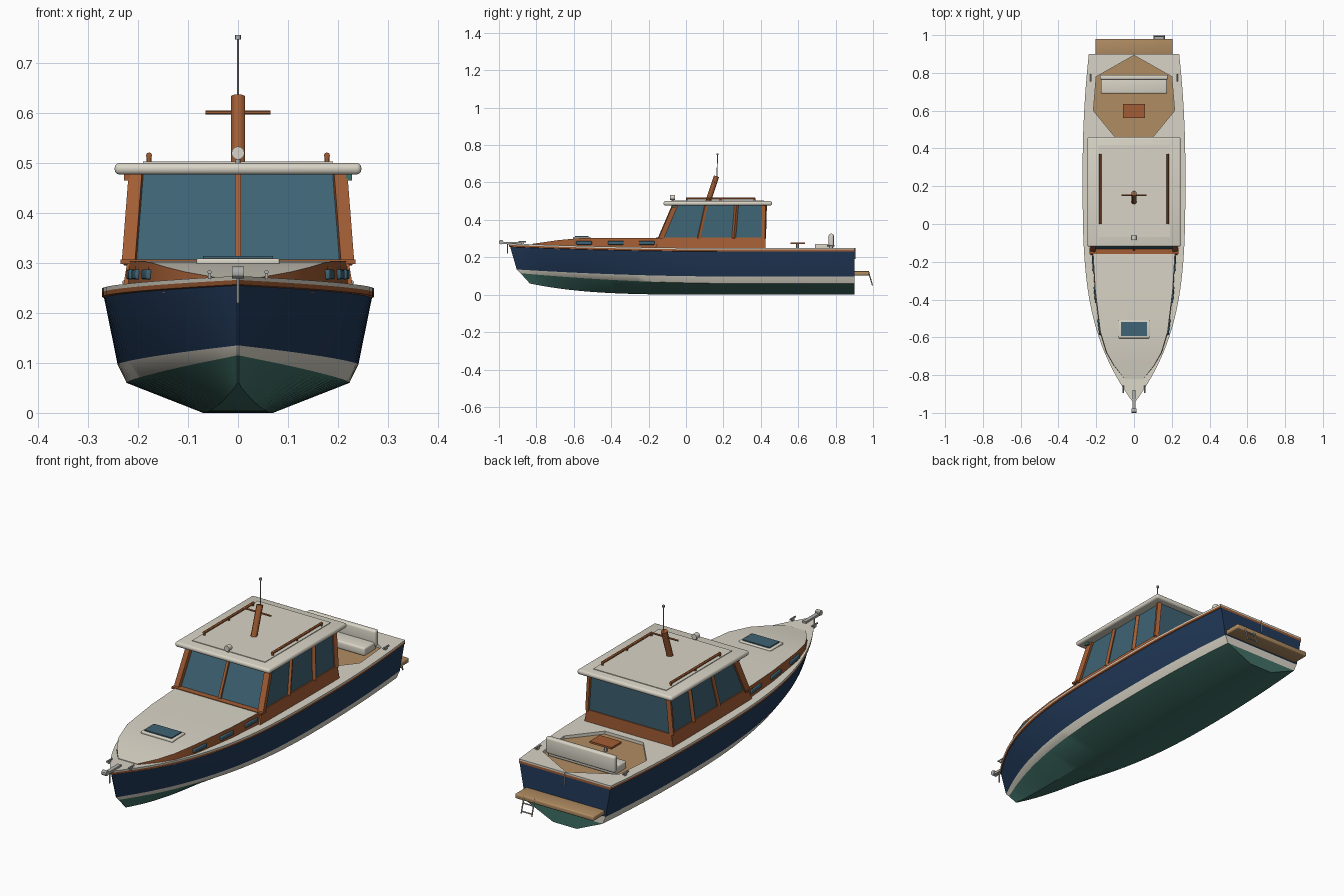
import bpy, bmesh, math
from mathutils import Vector, Matrix

old = bpy.data.objects.get("Cube")
if old:
    bpy.data.objects.remove(old, do_unlink=True)

parts = []


def material(name, *srgb):
    m = bpy.data.materials.new(name)
    m.use_nodes = True
    colour = [(c / 255 / 12.92 if c < 11 else ((c / 255 + 0.055) / 1.055) ** 2.4) for c in srgb] + [1]
    m.diffuse_color = colour
    m.node_tree.nodes["Principled BSDF"].inputs["Base Color"].default_value = colour
    return m


cream = material("cream", 217, 212, 198)
navy = material("navy", 34, 58, 90)
green = material("sea green", 64, 112, 102)
teak = material("teak", 162, 93, 52)
tan = material("light teak", 176, 140, 98)
glass = material("glass", 62, 99, 116)
metal = material("metal", 175, 176, 172)


def finish(name, bm, *mats):
    bmesh.ops.recalc_face_normals(bm, faces=bm.faces)
    mesh = bpy.data.meshes.new(name)
    bm.to_mesh(mesh)
    bm.free()
    for m in mats:
        mesh.materials.append(m)
    ob = bpy.data.objects.new(name, mesh)
    bpy.context.collection.objects.link(ob)
    parts.append(ob)
    return ob


def box(name, lo, hi, mat, bevel=0.0, turn=0.0):
    lo, hi = Vector(lo), Vector(hi)
    bm = bmesh.new()
    bmesh.ops.create_cube(bm, size=1)
    bmesh.ops.scale(bm, vec=hi - lo, verts=bm.verts)
    if bevel:
        bmesh.ops.bevel(bm, geom=bm.edges[:], offset=bevel, segments=3, profile=0.5, affect='EDGES')
    bmesh.ops.transform(bm, matrix=Matrix.Translation((lo + hi) / 2) @ Matrix.Rotation(turn, 4, 'Z'), verts=bm.verts)
    return finish(name, bm, mat)


def bar(name, a, b, r, mat, sides=12):
    """Round bar between two points; four sides give a square beam."""
    a, b = Vector(a), Vector(b)
    bm = bmesh.new()
    bmesh.ops.create_cone(bm, cap_ends=True, segments=sides, radius1=r, radius2=r, depth=(b - a).length)
    if sides == 4:
        bmesh.ops.rotate(bm, matrix=Matrix.Rotation(math.pi / 4, 3, 'Z'), verts=bm.verts)
    turn = (b - a).to_track_quat('Z', 'Y').to_matrix().to_4x4()
    bmesh.ops.transform(bm, matrix=Matrix.Translation((a + b) / 2) @ turn, verts=bm.verts)
    return finish(name, bm, mat)


def stack(name, lower, upper, side, top):
    """Closed solid between two outlines with equal point counts."""
    bm = bmesh.new()
    lo = [bm.verts.new(p) for p in lower]
    up = [bm.verts.new(p) for p in upper]
    n = len(lo)
    for i in range(n):
        bm.faces.new((lo[i], lo[(i + 1) % n], up[(i + 1) % n], up[i]))
    bm.faces.new(lo[::-1])
    bm.faces.new(up).material_index = 1
    return finish(name, bm, side, top)


# Hull: levels from keel to deck as half width, z, bow y, bow rise, fullness, rise power
levels = [
    (0.07, 0.0, -0.835, 0.06, 2.5, 4),
    (0.223, 0.06, -0.885, 0.055, 2.6, 2),
    (0.241, 0.097, -0.905, 0.038, 2.8, 2),
    (0.268, 0.23, -0.94, 0.025, 3.5, 2),
    (0.272, 0.232, -0.945, 0.025, 3.5, 2),
    (0.272, 0.241, -0.948, 0.025, 3.5, 2),
    (0.272, 0.249, -0.95, 0.025, 3.5, 2),
]
band_slot = [2, 0, 1, 3, 3, 0]
MID, STERN, STEPS = 0.3, 0.9, 22


def hull_point(level, s):
    w, z, bow, rise, full, power = level
    if s < 0:
        return w * (1 - 0.12 * s * s), MID - s * (STERN - MID), z
    return max(w * (1 - s ** full), 0.002), MID - s * (MID - bow), z + rise * s ** power


bm = bmesh.new()
rings = []
for s in [i / 6 - 1 for i in range(6)] + [(i / STEPS) ** 0.85 for i in range(STEPS + 1)]:
    half = [hull_point(l, s) for l in levels]
    pts = [(-x, y, z) for x, y, z in reversed(half)] + half
    rings.append([bm.verts.new(p) for p in pts])
n, count = len(levels), 2 * len(levels)
slots = band_slot[::-1] + [2] + band_slot + [0]
for a, b in zip(rings, rings[1:]):
    for j in range(count):
        k = (j + 1) % count
        bm.faces.new((a[j], a[k], b[k], b[j])).material_index = slots[j]
for ring in (rings[0], rings[-1]):
    for j in range(n - 1):
        quad = (ring[n + j], ring[n + j + 1], ring[n - 2 - j], ring[n - 1 - j])
        bm.faces.new(quad).material_index = band_slot[j]
hull = finish("hull", bm, cream, navy, green, teak)


# Sunken cockpit in the aft deck
def cockpit_outline(z):
    side = [(0.1, 0.46), (0.215, 0.6), (0.2, 0.78)]
    return [(x, y, z) for x, y in side] + [(0, 0.893, z)] + [(-x, y, z) for x, y in reversed(side)]


cutter = stack("cockpit_cutter", cockpit_outline(0.233), cockpit_outline(0.3), cream, cream)
cutter.hide_render = True
cut = hull.modifiers.new("cockpit", 'BOOLEAN')
cut.operation, cut.solver, cut.object = 'DIFFERENCE', 'EXACT', cutter
bpy.context.view_layer.objects.active = hull
hull.select_set(True)
bpy.ops.object.modifier_apply(modifier=cut.name)
parts.remove(cutter)
bpy.data.objects.remove(cutter, do_unlink=True)
stack("cockpit_sole", cockpit_outline(0.23), cockpit_outline(0.235), tan, tan)

# Forward cabin trunk with raised top
trunk = [(0.218, -0.13, 0.304), (0.205, -0.35, 0.304), (0.178, -0.57, 0.302),
         (0.145, -0.68, 0.292), (0.105, -0.75, 0.282), (0.05, -0.82, 0.272)]
bm = bmesh.new()
rows = []
for x, y, z in trunk:
    rows.append([bm.verts.new(p) for p in ((-x - 0.004, y, 0.24), (-x, y, z), (x, y, z), (x + 0.004, y, 0.24))])
for a, b in zip(rows, rows[1:]):
    for j in range(4):
        k = (j + 1) % 4
        bm.faces.new((a[j], a[k], b[k], b[j])).material_index = int(j == 1)
bm.faces.new(rows[0])
bm.faces.new(rows[-1][::-1]).material_index = 1
finish("cabin_trunk", bm, teak, cream)

# Deck hatch
box("hatch_frame", (-0.083, -0.605, 0.295), (0.083, -0.51, 0.309), cream, 0.004)
box("hatch_glass", (-0.07, -0.594, 0.305), (0.07, -0.52, 0.314), glass)


# Wheelhouse walls and glass
def rect(w, front, back, z):
    return [(-w, front, z), (w, front, z), (w, back, z), (-w, back, z)]


stack("wheelhouse_wall", rect(0.232, -0.168, 0.425, 0.24), rect(0.221, -0.142, 0.425, 0.306), teak, teak)
stack("wheelhouse_glass", rect(0.216, -0.135, 0.42, 0.3), rect(0.202, -0.058, 0.425, 0.48), glass, glass)
box("windshield_sill", (-0.235, -0.16, 0.298), (0.235, -0.125, 0.307), teak)
bar("windshield_mullion", (0, -0.137, 0.3), (0, -0.06, 0.48), 0.009, teak, 4)

for side, name in ((1, "left"), (-1, "right")):
    # Window posts
    for label, low, high, r in (("front", -0.135, -0.058, 0.019), ("mid", 0.068, 0.108, 0.011),
                                ("aft", 0.255, 0.27, 0.011), ("rear", 0.415, 0.42, 0.014)):
        bar(f"{name}_{label}_post", (side * 0.217, low, 0.3), (side * 0.203, high, 0.48), r, teak, 4)
    # Trunk windows
    for i, (x, y, turn) in enumerate(((0.215, -0.21, 0.06), (0.204, -0.375, 0.09), (0.183, -0.545, 0.12))):
        box(f"{name}_trunk_window_{i}", (side * x - 0.006, y - 0.042, 0.267), (side * x + 0.006, y + 0.042, 0.287),
            glass, 0.004, -side * turn)
    # Roof grab rails
    x = side * 0.178
    bar(f"{name}_roof_rail", (x, 0, 0.515), (x, 0.37, 0.515), 0.006, teak)
    for i, y in enumerate((0.004, 0.185, 0.366)):
        bar(f"{name}_rail_foot_{i}", (x, y, 0.495), (x, y, 0.516), 0.005, teak)
    # Side lights and deck cleats
    box(f"{name}_side_light", (side * 0.222 - 0.006, -0.075, 0.465), (side * 0.222 + 0.006, -0.055, 0.478),
        green if side > 0 else teak)
    for label, cx, cy, cz in (("bow", 0.057, -0.875, 0.268), ("stern", 0.228, 0.775, 0.247)):
        box(f"{name}_{label}_cleat_foot", (side * cx - 0.003, cy - 0.008, cz), (side * cx + 0.003, cy + 0.008, cz + 0.012), metal)
        bar(f"{name}_{label}_cleat", (side * cx, cy - 0.02, cz + 0.014), (side * cx, cy + 0.02, cz + 0.014), 0.004, metal)

# Roof
box("roof", (-0.247, -0.12, 0.477), (0.247, 0.46, 0.5), cream, 0.01)
box("roof_panel", (-0.19, -0.07, 0.495), (0.19, 0.418, 0.503), cream)

# Mast, crossbar, antenna and searchlight
bar("mast", (0, 0.118, 0.498), (0, 0.163, 0.633), 0.0145, teak)
bar("mast_crossbar", (-0.065, 0.152, 0.601), (0.065, 0.152, 0.601), 0.004, teak)
bar("antenna", (0, 0.166, 0.62), (0, 0.168, 0.75), 0.0025, metal)
bar("antenna_cap", (0, 0.168, 0.747), (0, 0.168, 0.756), 0.006, metal)
bar("searchlight", (0, -0.085, 0.52), (0, -0.06, 0.52), 0.013, cream, 16)
bar("searchlight_foot", (0, -0.072, 0.495), (0, -0.072, 0.515), 0.005, metal)

# Cockpit bench and table
box("bench_seat", (-0.175, 0.69, 0.234), (0.175, 0.78, 0.272), cream, 0.008)
box("bench_back", (-0.18, 0.763, 0.25), (0.18, 0.79, 0.326), cream, 0.009)
bar("table_leg", (0, 0.597, 0.232), (0, 0.597, 0.274), 0.008, metal)
box("table_top", (-0.057, 0.56, 0.271), (0.057, 0.635, 0.28), teak)

# Swim platform and boarding ladder
box("swim_platform", (-0.205, 0.895, 0.103), (0.205, 0.98, 0.126), tan, 0.006)
for x in (0.105, 0.16):
    bar("ladder_rail", (x, 0.975, 0.125), (x, 0.997, 0.05), 0.003, metal)
for y, z in ((0.984, 0.095), (0.994, 0.06)):
    bar("ladder_rung", (0.105, y, z), (0.16, y, z), 0.003, metal)
bar("stern_staff", (0, 0.903, 0.19), (0, 0.903, 0.25), 0.002, metal)

# Bow roller and anchor
box("bow_roller", (-0.009, -0.985, 0.27), (0.009, -0.88, 0.281), metal)
bar("anchor_stock", (-0.012, -0.988, 0.281), (0.012, -0.988, 0.281), 0.012, metal)
bar("anchor_shank", (0, -0.955, 0.22), (0, -0.955, 0.272), 0.003, metal)

bpy.ops.object.select_all(action='DESELECT')
for ob in parts:
    ob.select_set(True)
bpy.context.view_layer.objects.active = hull
bpy.ops.object.shade_smooth_by_angle(angle=math.radians(30))
